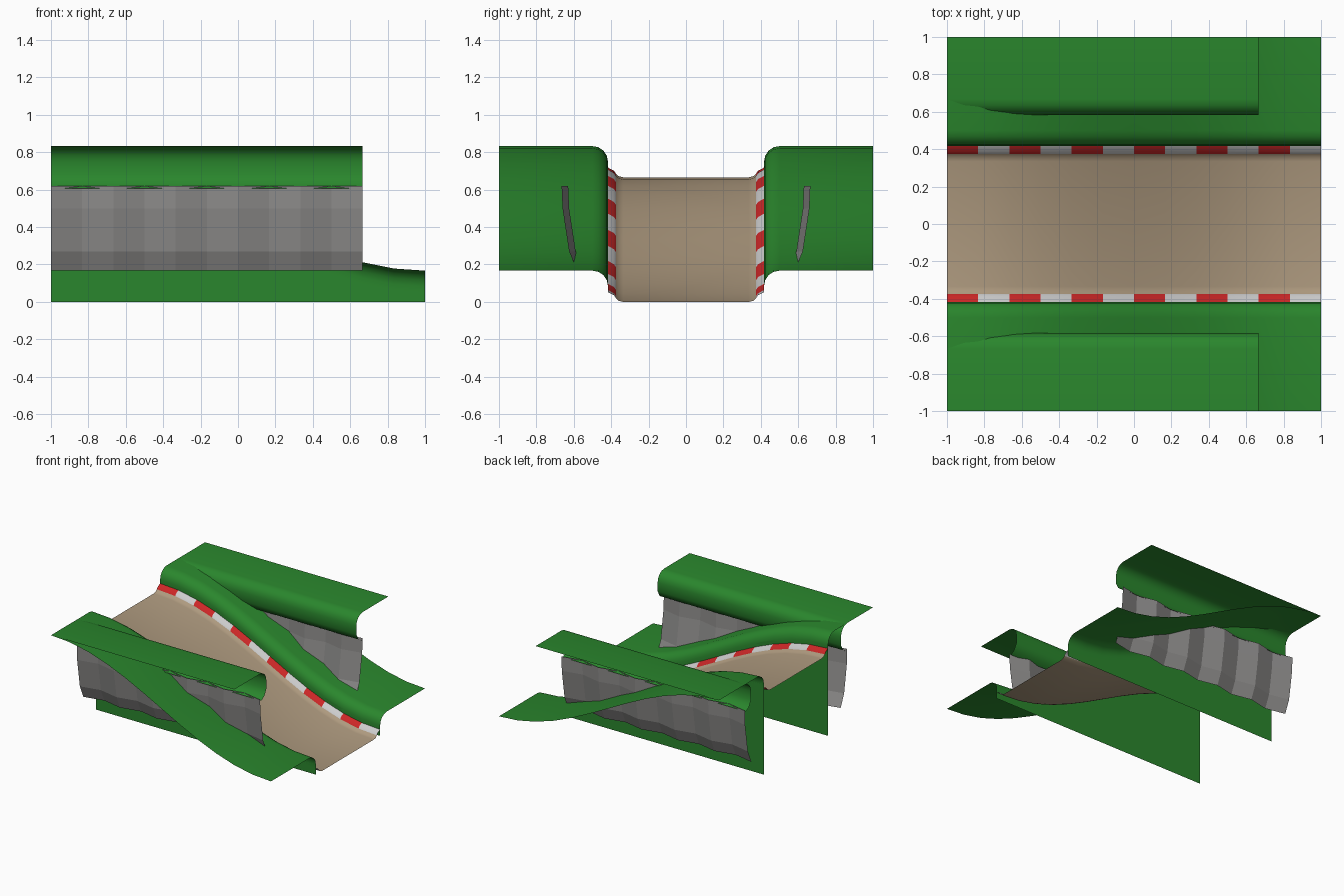
import bpy
from math import cos, sin, pi, radians

if "Cube" in bpy.data.objects:
    bpy.data.objects.remove(bpy.data.objects["Cube"])


def material(name, rgb):
    m = bpy.data.materials.new(name)
    m.diffuse_color = (*rgb, 1)
    m.use_nodes = True
    m.node_tree.nodes["Principled BSDF"].inputs["Base Color"].default_value = m.diffuse_color
    return m


GRASS = material("grass", (0.023, 0.24, 0.026))
DIRT = material("dirt", (0.42, 0.32, 0.21))
RED = material("red", (0.6, 0.02, 0.02))
WHITE = material("white", (0.65, 0.65, 0.65))
ROCK = material("rock", (0.27, 0.265, 0.26))


def hill(x):
    """Road height: an S-curve falling from x=-1 to x=1."""
    return 0.333 * (1 + cos(pi * (x + 1) / 2))


def loft(name, xs, section, mats, mirror=True, smooth=True):
    """Sweep a (y, z) section along x; materials alternate per x step."""
    rows = [section(i, x) for i, x in enumerate(xs)]
    n = len(rows[0])
    verts = [(x, y, z) for x, row in zip(xs, rows) for y, z in row]
    faces = [(i * n + j, (i + 1) * n + j, (i + 1) * n + j + 1, i * n + j + 1)
             for i in range(len(xs) - 1) for j in range(n - 1)]
    me = bpy.data.meshes.new(name)
    me.from_pydata(verts, [], faces)
    for m in mats:
        me.materials.append(m)
    for k, p in enumerate(me.polygons):
        p.material_index = (k // (n - 1)) % len(mats)
        p.use_smooth = smooth
    if smooth:
        me.set_sharp_from_angle(angle=radians(50))
    ob = bpy.data.objects.new(name, me)
    bpy.context.collection.objects.link(ob)
    if mirror:
        mod = ob.modifiers.new("mirror", 'MIRROR')
        mod.use_axis = (False, True, False)
        mod.use_mirror_merge = False
    return ob


def on_hill(profile):
    return lambda i, x: [(y, z + hill(x)) for y, z in profile]


track_x = [-1 + i / 6 for i in range(13)]
cliff_x = track_x[:11]

# Road surface with slightly raised edges
edge = [(0.335, 0), (0.36, 0.006), (0.375, 0.02)]
road = [(-y, z) for y, z in reversed(edge)] + edge
loft("road", track_x, on_hill(road), [DIRT], mirror=False)

# Striped kerbs
loft("kerb", track_x, on_hill([(0.375, 0.02), (0.385, 0.035), (0.417, 0.052)]), [RED, WHITE])

# Grass bank following the slope, rounded beside the kerb
bank = [(0.417, 0.052)] + [(0.5 - 0.083 * cos(a), 0.084 + 0.083 * sin(a))
                           for a in (0, pi / 8, pi / 4, 3 * pi / 8, pi / 2)] + [(1, 0.167)]
loft("grass_bank", track_x, on_hill(bank), [GRASS])

# Vertical side walls under the bank
loft("side_wall", track_x, lambda i, x: [(0.417, hill(x) + 0.084), (0.417, 0)], [GRASS])

# Upper plateau with a rounded overhanging lip
lip = [(0.65, 0.607), (0.61, 0.63), (0.584, 0.68)]
lip += [(0.667 - 0.083 * cos(a), 0.75 + 0.083 * sin(a))
        for a in (0, pi / 8, pi / 4, 3 * pi / 8, pi / 2)] + [(1, 0.833)]
loft("plateau", cliff_x, lambda i, x: lip, [GRASS])

# Folded rock cliff below the lip
cliff = [(0.58, 0.167), (0.625, 0.27), (0.66, 0.5), (0.665, 0.62)]
loft("rock_cliff", cliff_x,
     lambda i, x: [(y - 0.035 * (i % 2), z) for y, z in cliff], [ROCK], smooth=False)
